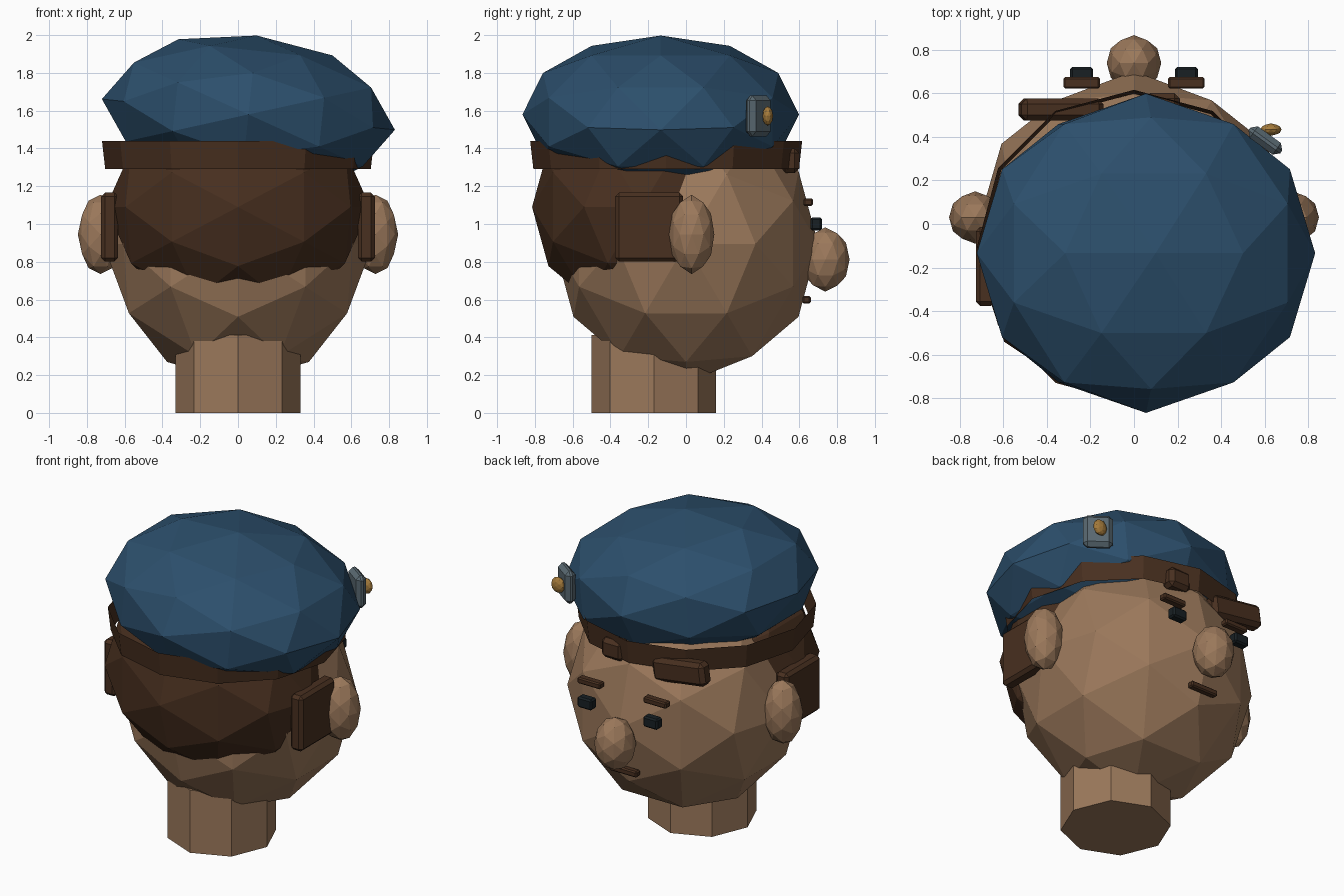
import bpy, bmesh
from math import radians, sqrt
from mathutils import Vector, Matrix

if "Cube" in bpy.data.objects:
    bpy.data.objects.remove(bpy.data.objects["Cube"])

def mat(name, rgb):
    m = bpy.data.materials.new(name)
    m.diffuse_color = (*rgb, 1)
    m.use_nodes = True
    m.node_tree.nodes["Principled BSDF"].inputs["Base Color"].default_value = m.diffuse_color
    return m

SKIN = mat("skin", (0.33, 0.19, 0.105))
HAIR = mat("hair", (0.065, 0.029, 0.014))
BLUE = mat("cap_blue", (0.025, 0.078, 0.15))
DARK = mat("eye_dark", (0.009, 0.014, 0.017))
STEEL = mat("badge_grey", (0.10, 0.14, 0.165))
GOLD = mat("gold", (0.38, 0.20, 0.045))

def finish(bm, name, material, loc, rot=(0, 0, 0)):
    bmesh.ops.recalc_face_normals(bm, faces=bm.faces)
    me = bpy.data.meshes.new(name)
    bm.to_mesh(me)
    bm.free()
    me.materials.append(material)
    ob = bpy.data.objects.new(name, me)
    ob.location = loc
    ob.rotation_euler = [radians(a) for a in rot]
    bpy.context.collection.objects.link(ob)
    return ob

# Unit ball of 80 triangles: icosahedron corners plus normalised edge midpoints
T = (1 + sqrt(5)) / 2
corners = []
for a in (-1, 1):
    for b in (-T, T):
        corners += [Vector(v).normalized() for v in ((a, 0, b), (0, b, a), (b, a, 0))]
BALL = corners + [(p + q).normalized() for i, p in enumerate(corners)
                  for q in corners[:i] if p.dot(q) > 0.4]

def ball(name, material, loc, radii, rot=(0, 0, 0)):
    bm = bmesh.new()
    for v in BALL:
        bm.verts.new(v)
    bmesh.ops.convex_hull(bm, input=bm.verts)
    bmesh.ops.scale(bm, vec=radii, verts=bm.verts)
    return finish(bm, name, material, loc, rot)

def block(name, material, loc, size, chamfer, rot=(0, 0, 0)):
    bm = bmesh.new()
    bmesh.ops.create_cube(bm, size=1, matrix=Matrix.Diagonal((*size, 1)))
    bmesh.ops.bevel(bm, geom=bm.edges[:], offset=chamfer, segments=1, affect='EDGES')
    return finish(bm, name, material, loc, rot)

def tube(name, material, loc, sides, r_low, r_top, height, capped):
    bm = bmesh.new()
    bmesh.ops.create_cone(bm, cap_ends=capped, segments=sides,
                          radius1=r_low, radius2=r_top, depth=height)
    return finish(bm, name, material, loc)

# Head and neck
ball("head", SKIN, (0, 0, 0.895), (0.714, 0.70, 0.735))
tube("neck", SKIN, (0, -0.17, 0.206), 8, 0.33, 0.33, 0.412, True)
ball("nose", SKIN, (0, 0.738, 0.812), (0.125, 0.128, 0.17))

# Paired parts of the face (the face looks toward +y)
for side, s in (("left", -1), ("right", 1)):
    ball(f"ear_{side}", SKIN, (s * 0.728, 0.03, 0.945), (0.12, 0.12, 0.21))
    block(f"sideburn_{side}", HAIR, (s * 0.68, -0.195, 0.983), (0.09, 0.36, 0.365), 0.02)
    block(f"eye_{side}", DARK, (s * 0.24, 0.69, 1.0), (0.105, 0.06, 0.07), 0.01)
    block(f"eyebrow_{side}", HAIR, (s * 0.24, 0.647, 1.116), (0.168, 0.052, 0.04), 0.008)
block("mouth", HAIR, (0, 0.638, 0.598), (0.2, 0.045, 0.04), 0.008)

# Hair at the back and locks over the forehead
ball("back_hair", HAIR, (0, -0.235, 1.09), (0.70, 0.58, 0.595))
block("forehead_lock_large", HAIR, (-0.335, 0.525, 1.30), (0.38, 0.10, 0.15), 0.025, (0, 8, 0))
block("forehead_lock_small", HAIR, (0.13, 0.55, 1.335), (0.16, 0.10, 0.13), 0.025)

# Cap: open band and tilted soft crown
tube("cap_band", HAIR, (0, -0.105, 1.365), 12, 0.703, 0.72, 0.15, False)
ball("cap_crown", BLUE, (0.055, -0.134, 1.58), (0.78, 0.732, 0.42), (0, 6, 0))

# Badge on the cap
block("badge_plate", STEEL, (0.602, 0.383, 1.572), (0.18, 0.065, 0.215), 0.025, (0, 0, -36))
ball("badge_stud", GOLD, (0.628, 0.433, 1.572), (0.048, 0.028, 0.052))
